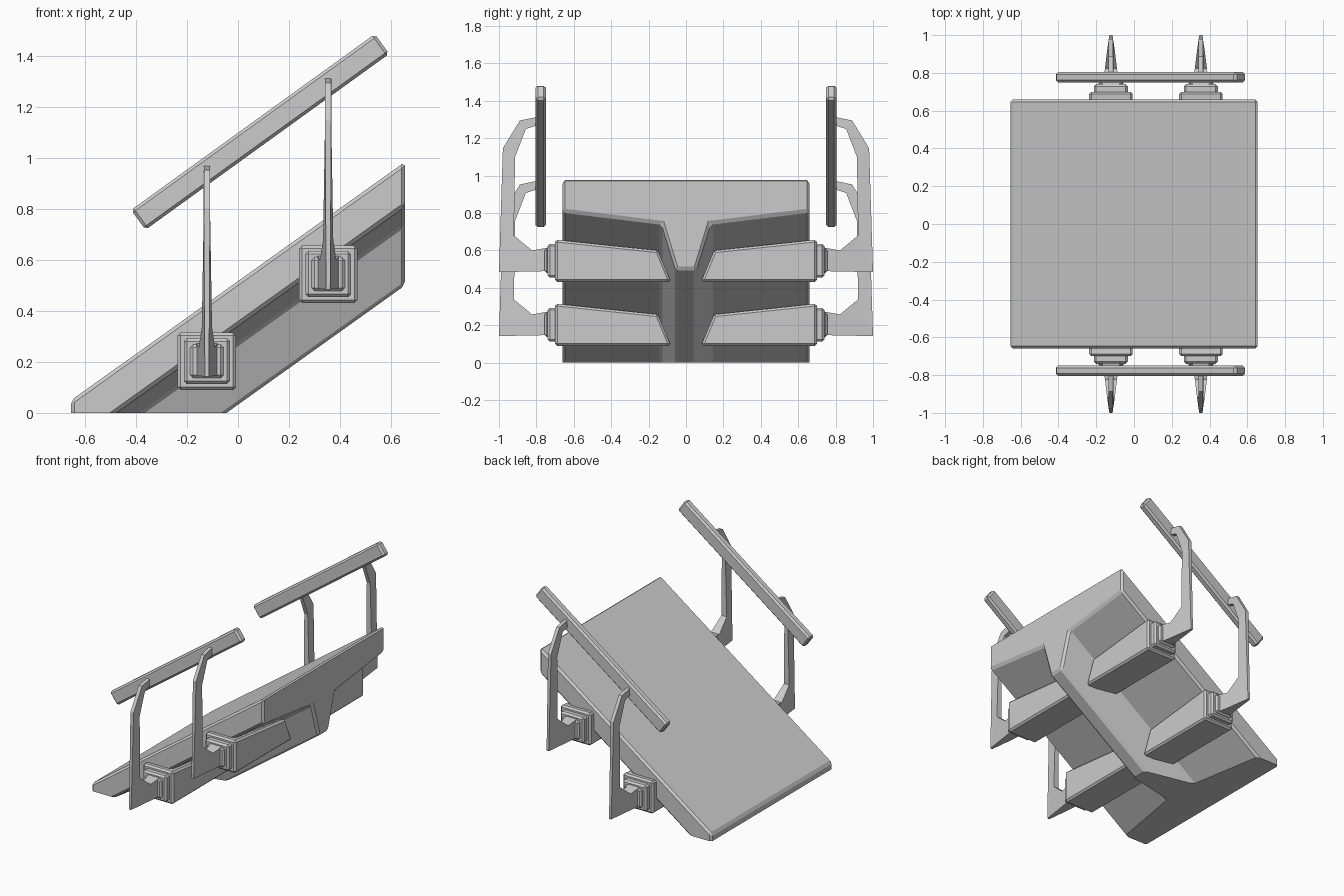
import bpy, bmesh, math
from mathutils import Matrix, Vector

default = bpy.data.objects.get("Cube")
if default:
    bpy.data.objects.remove(default, do_unlink=True)

grey = bpy.data.materials.new("plain_grey")
grey.use_nodes = True
colour = (0.6, 0.6, 0.6, 1)
grey.diffuse_color = colour
grey.node_tree.nodes["Principled BSDF"].inputs["Base Color"].default_value = colour

SLOPE = 0.714
HALF = 0.655


def finish(bm, name, bevel=0, floor=False):
    """Chamfer, optionally trim at the ground, and link the part."""
    bmesh.ops.recalc_face_normals(bm, faces=bm.faces[:])
    if bevel:
        bmesh.ops.bevel(bm, geom=bm.edges[:], offset=bevel, segments=1,
                        profile=0.5, affect='EDGES', clamp_overlap=True)
    if floor:
        cut = bmesh.ops.bisect_plane(
            bm, geom=bm.verts[:] + bm.edges[:] + bm.faces[:],
            plane_co=(0, 0, 0), plane_no=(0, 0, 1), clear_inner=True)
        rim = [e for e in cut["geom_cut"] if isinstance(e, bmesh.types.BMEdge)]
        bmesh.ops.edgeloop_fill(bm, edges=rim)
    bmesh.ops.recalc_face_normals(bm, faces=bm.faces[:])
    mesh = bpy.data.meshes.new(name)
    bm.to_mesh(mesh)
    bm.free()
    mesh.materials.append(grey)
    obj = bpy.data.objects.new(name, mesh)
    bpy.context.collection.objects.link(obj)
    return obj


def loft(rings, name, bevel=0, floor=False):
    """Skin a list of equal rings and cap both ends."""
    bm = bmesh.new()
    loops = [[bm.verts.new(p) for p in ring] for ring in rings]
    n = len(loops[0])
    for a, b in zip(loops, loops[1:]):
        for i in range(n):
            j = (i + 1) % n
            bm.faces.new((a[i], a[j], b[j], b[i]))
    bm.faces.new(loops[0])
    bm.faces.new(loops[-1])
    return finish(bm, name, bevel, floor)


def section(x, z, y, half, low, high):
    return [(x - half, y, z + low), (x + half, y, z + low),
            (x + half, y, z + high), (x - half, y, z + high)]


# Sloping deck with its central keel, trimmed flat at the ground
side = [(0.66, 0.985), (0.66, 0.81), (0.13, 0.745), (0.055, 0.5)]
profile = side + [(-y, z) for y, z in reversed(side)]
loft([[(x, y, z + SLOPE * (x - HALF)) for y, z in profile]
      for x in (-HALF, HALF)], "sloping_deck", 0.014, True)

# Arm stations: lower/outer point, upper/inner point (y, z), half widths
arm = [((0.74, -0.055), (0.74, 0.07), 0.042, 0.042),
       ((0.83, -0.058), (0.823, 0.055), 0.03, 0.032),
       ((1.0, -0.06), (0.92, 0.135), 0.008, 0.02),
       ((0.979, 0.602), (0.914, 0.555), 0.012, 0.013),
       ((0.888, 0.75), (0.856, 0.705), 0.012, 0.013),
       ((0.79, 0.77), (0.79, 0.725), 0.012, 0.013)]

for s, face in ((-1, "front"), (1, "back")):
    # Handrail parallel to the deck
    bm = bmesh.new()
    bmesh.ops.create_cube(bm, size=1)
    bmesh.ops.scale(bm, vec=(1.18, 0.055, 0.096), verts=bm.verts)
    bmesh.ops.rotate(bm, cent=(0, 0, 0), verts=bm.verts,
                     matrix=Matrix.Rotation(-math.atan(0.722), 3, 'Y'))
    bmesh.ops.translate(bm, vec=Vector((0.087, s * 0.777, 1.103)), verts=bm.verts)
    finish(bm, face + "_handrail", 0.012)

    for x, z, level in ((-0.122, 0.203, "lower"), (0.354, 0.545, "upper")):
        tag = face + "_" + level
        # Tapered support block running in to the keel
        block = [section(x, z, s * 0.7, 0.115, -0.113, 0.113),
                 section(x, z, s * 0.15, 0.115, -0.113, 0.055)]
        for i in (0, 1):
            px, _, pz = block[1][i]
            block[1][i] = (px, s * 0.08, pz)
        loft(block, tag + "_support_block", 0.012)

        # Stepped square mounting plates
        for y, half, step in ((0.74, 0.09, "wide"), (0.757, 0.066, "narrow")):
            loft([section(x, z, s * 0.68, half, -half, half),
                  section(x, z, s * y, half, -half, half)],
                 tag + "_" + step + "_mount", 0.012)

        # Bent arm rising from a flared foot to the handrail
        loft([[(x - h0, s * p[0], z + p[1]), (x + h0, s * p[0], z + p[1]),
               (x + h1, s * q[0], z + q[1]), (x - h1, s * q[0], z + q[1])]
              for p, q, h0, h1 in arm], tag + "_arm")
